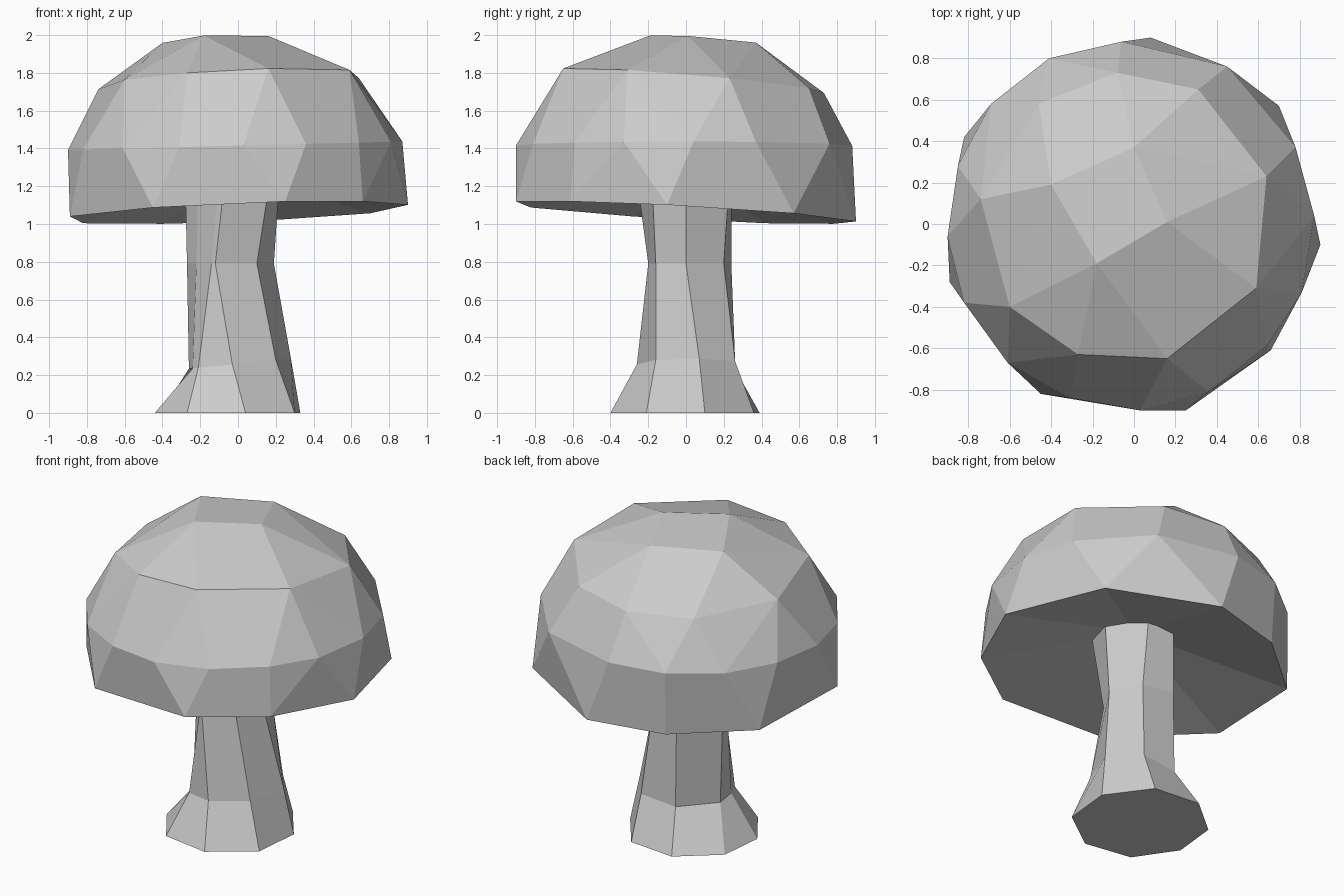
import bpy
import bmesh

if "Cube" in bpy.data.objects:
    bpy.data.objects.remove(bpy.data.objects["Cube"], do_unlink=True)

grey = bpy.data.materials.new("plain_grey")
grey.use_nodes = True
colour = (0.6, 0.6, 0.6, 1)
grey.diffuse_color = colour
grey.node_tree.nodes["Principled BSDF"].inputs["Base Color"].default_value = colour


def add_ring(bm, outline, height, slope_x=0.0, slope_y=0.0):
    """Place an outline on a tilted plane and return its vertices."""
    return [bm.verts.new((x, y, height + slope_x * x + slope_y * y)) for x, y in outline]


def bridge(bm, lower, upper):
    """Join two rings with one side face per pair of corners."""
    count = len(lower)
    for i in range(count):
        j = (i + 1) % count
        bm.faces.new((lower[i], lower[j], upper[j], upper[i]))


def finish(bm, name):
    bmesh.ops.recalc_face_normals(bm, faces=bm.faces)
    mesh = bpy.data.meshes.new(name)
    bm.to_mesh(mesh)
    bm.free()
    mesh.materials.append(grey)
    bpy.context.collection.objects.link(bpy.data.objects.new(name, mesh))


# Cap: irregular outlines from the rim up to the crown, wrapped in a convex skin
rim = [(.9, -.1), (.7, .57), (.08, .9), (-.4, .78), (-.82, .42),
       (-.89, -.28), (-.45, -.82), (.25, -.9), (.66, -.61)]
belly = [(.81, -.33), (.87, .04), (.78, .37), (.45, .76), (-.06, .88), (-.41, .8),
         (-.69, .58), (-.85, .28), (-.9, -.06), (-.82, -.38), (-.61, -.67),
         (-.31, -.84), (.03, -.9), (.36, -.81), (.64, -.59)]
shoulder = [(.64, .23), (.31, .65), (-.08, .73), (-.46, .58), (-.74, .12),
            (-.6, -.4), (-.27, -.63), (.16, -.65), (.59, -.31)]
crown = [(.16, .01), (0, .37), (-.4, .19), (-.18, -.19)]

bm = bmesh.new()
add_ring(bm, rim, 1.06, .04, -.055)
add_ring(bm, belly, 1.415, .025)
add_ring(bm, shoulder, 1.76, .05, -.085)
add_ring(bm, crown, 1.99, .04, -.08)
bmesh.ops.convex_hull(bm, input=bm.verts[:])
bm.normal_update()

# Cap underside: a hollow fan
under = [f for f in bm.faces if f.normal.z < -0.6]
bmesh.ops.delete(bm, geom=under, context="FACES")
centre = bm.verts.new((0, 0, 1.27))
for edge in [e for e in bm.edges if e.is_boundary]:
    bm.faces.new((*edge.verts, centre))
bmesh.ops.join_triangles(bm, faces=[f for f in bm.faces if centre not in f.verts],
                         angle_face_threshold=.12, angle_shape_threshold=3.1)
finish(bm, "mushroom_cap")

# Stem: flared foot, narrow waist and a top tucked under the cap
foot = [(.3, -.21), (.33, .1), (.14, .36), (-.17, .39),
        (-.41, .19), (-.44, -.1), (-.27, -.35), (.04, -.4)]
ankle = [(.2, -.16), (.28, .07), (.14, .26), (-.1, .25),
         (-.26, .02), (-.24, -.12), (-.21, -.2), (-.03, -.26)]
waist = [(.1, -.16), (.19, 0), (.1, .2), (-.1, .24),
         (-.27, .01), (-.22, -.11), (-.14, -.19), (-.12, -.2)]
neck = [(.17, -.18), (.22, 0), (.08, .23), (-.1, .24),
        (-.28, .01), (-.21, -.1), (-.1, -.24), (-.07, -.26)]

bm = bmesh.new()
rings = [add_ring(bm, foot, 0), add_ring(bm, ankle, .26, .1),
         add_ring(bm, waist, .79), add_ring(bm, neck, 1.24)]
for lower, upper in zip(rings, rings[1:]):
    bridge(bm, lower, upper)
bm.faces.new(rings[0])
bm.faces.new(rings[-1])
finish(bm, "mushroom_stem")
